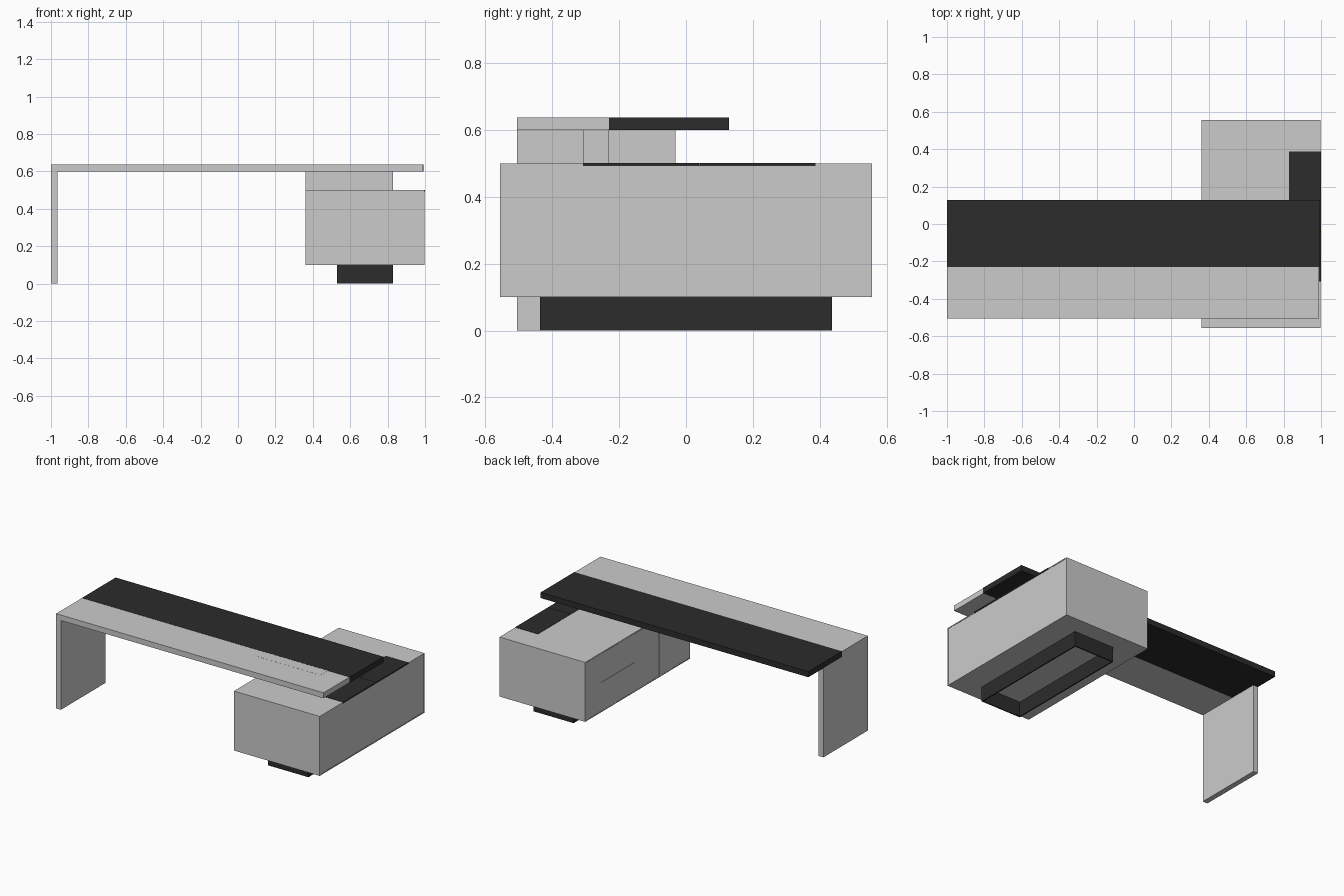
import bpy, bmesh

if "Cube" in bpy.data.objects:
    bpy.data.objects.remove(bpy.data.objects["Cube"])

dark = bpy.data.materials.new("dark_finish")
dark.diffuse_color = (0.025, 0.025, 0.025, 1)
dark.use_nodes = True
dark.node_tree.nodes["Principled BSDF"].inputs["Base Color"].default_value = dark.diffuse_color


def box(name, x, y, z, mat=None):
    """Box from (min, max) ranges along each axis."""
    bm = bmesh.new()
    bmesh.ops.create_cube(bm, size=1)
    for v in bm.verts:
        v.co = [r[0] if c < 0 else r[1] for c, r in zip(v.co, (x, y, z))]
    me = bpy.data.meshes.new(name)
    bm.to_mesh(me)
    bm.free()
    ob = bpy.data.objects.new(name, me)
    bpy.context.collection.objects.link(ob)
    if mat:
        me.materials.append(mat)
    return ob


# Desktop: light front strip and dark rear strip
box("desktop_front", (-1, 0.99), (-0.505, -0.23), (0.60, 0.637))
box("desktop_rear", (-1, 0.992), (-0.23, 0.128), (0.60, 0.638), dark)

# Slab leg, and riser joining the desktop to the cabinet
box("slab_leg", (-1, -0.964), (-0.505, -0.032), (0, 0.60))
box("riser", (0.36, 0.83), (-0.308, -0.23), (0.50, 0.6375))

# Cabinet carcass
T = 0.007
X0, X1, Y0, Y1, Z0, Z1 = 0.36, 0.998, -0.557, 0.557, 0.10, 0.50
box("cabinet_bottom", (X0, X1), (Y0, Y1), (Z0, Z0 + T))
box("cabinet_end_front", (X0, X1), (Y0, Y0 + T), (Z0 + T, Z1 - T))
box("cabinet_end_back", (X0, X1), (Y1 - T, Y1), (Z0 + T, Z1 - T))
box("cabinet_outer_panel", (X1 - 0.012, X1 - 0.002), (Y0 + T, Y1 - T), (Z0 + T, Z1 - T))

# Cabinet top: main slab, side pieces and two dark lids
S = 0.83
L0, L1, LM = -0.308, 0.388, 0.04
box("cabinet_top", (X0, S), (Y0, Y1), (Z1 - T, Z1))
box("cabinet_top_front_corner", (S, X1), (Y0, L0), (Z1 - T, Z1))
box("cabinet_top_back_corner", (S, X1), (L1, Y1), (Z1 - T, Z1))
for i, (a, b) in enumerate(((L0, LM - 0.001), (LM + 0.001, L1))):
    box(f"dark_lid_{i + 1}", (S, X1 + 0.001), (a, b), (Z1 - T, Z1 + 0.002), dark)

# Doors and drawers on the inner side
G = 0.001
lo, hi, mid = Z0 + T, Z1 - T, (Z0 + Z1) / 2
fronts = [
    ("door_back", L1, Y1 - T, lo, hi),
    ("drawer_lower", LM, L1, lo, mid),
    ("drawer_upper", LM, L1, mid, hi),
    ("door_middle", -0.23, LM, lo, hi),
    ("door_front", Y0 + T, -0.23, lo, hi),
]
for name, a, b, c, d in fronts:
    box(name, (X0, X0 + 0.012), (a + G, b - G), (c + G, d - G))

# Open plinth frame under the cabinet
PX0, PX1, PY, W = 0.53, 0.83, 0.437, 0.008
for side, (a, b) in (("inner", (PX0, PX0 + W)), ("outer", (PX1 - W, PX1))):
    box(f"plinth_{side}", (a, b), (-PY, PY), (0, Z0), dark)
for side, (a, b) in (("front", (-PY, -PY + W)), ("back", (PY - W, PY))):
    box(f"plinth_{side}", (PX0 + W, PX1 - W), (a, b), (0, Z0), dark)
